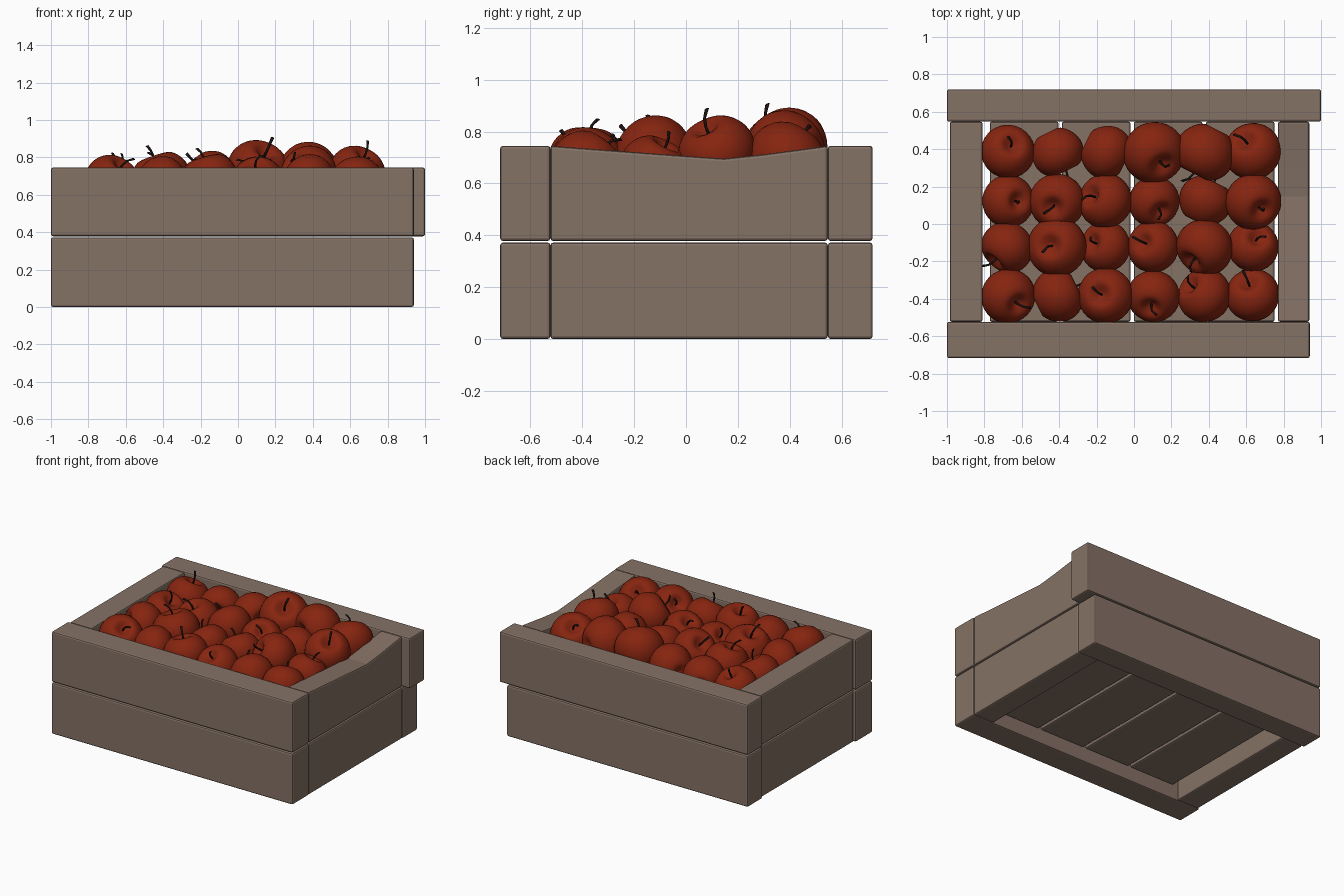
import bpy, bmesh, math
from mathutils import Vector, Matrix

if "Cube" in bpy.data.objects:
    bpy.data.objects.remove(bpy.data.objects["Cube"])


def material(name, rgb):
    m = bpy.data.materials.new(name)
    m.diffuse_color = (*rgb, 1)
    m.use_nodes = True
    m.node_tree.nodes["Principled BSDF"].inputs["Base Color"].default_value = m.diffuse_color
    return m


WOOD = material("weathered_wood", (0.235, 0.168, 0.132))
RED = material("apple_red", (0.24, 0.018, 0.005))
DARK = material("stem_dark", (0.012, 0.006, 0.005))


def add_object(name, bm, mat, smooth=False):
    bmesh.ops.recalc_face_normals(bm, faces=bm.faces)
    for f in bm.faces:
        f.smooth = smooth
    me = bpy.data.meshes.new(name)
    bm.to_mesh(me)
    bm.free()
    me.materials.append(mat)
    ob = bpy.data.objects.new(name, me)
    bpy.context.collection.objects.link(ob)
    return ob


def plank(name, x0, x1, outline):
    """Extrude a y-z outline along x and round its edges."""
    bm = bmesh.new()
    face = bm.faces.new([bm.verts.new((x0, y, z)) for y, z in outline])
    new = bmesh.ops.extrude_face_region(bm, geom=[face])["geom"]
    bmesh.ops.translate(bm, vec=(x1 - x0, 0, 0),
                        verts=[v for v in new if isinstance(v, bmesh.types.BMVert)])
    ob = add_object(name, bm, WOOD)
    bev = ob.modifiers.new("rounded_edges", "BEVEL")
    bev.width, bev.segments = 0.011, 2
    bev.limit_method, bev.angle_limit = "ANGLE", math.radians(40)


def box(y0, y1, z0, z1):
    return [(y0, z0), (y1, z0), (y1, z1), (y0, z1)]


# Crate walls, two planks high
for level, z0, z1, back_end in (("lower", 0.0, 0.372, 0.94), ("upper", 0.378, 0.745, 1.0)):
    plank(f"front_plank_{level}", -1.0, 0.94, box(-0.717, -0.523, z0, z1))
    plank(f"back_plank_{level}", -1.0, back_end, box(0.547, 0.72, z0, z1))
    plank(f"left_plank_{level}", -0.985, -0.81, box(-0.523, 0.547, z0, z1))
    side = box(-0.523, 0.547, z0, z1)
    if level == "upper":  # worn dip in the top edge
        side[3:3] = [(0.30, 0.712), (0.147, 0.696), (0.0, 0.706)]
    plank(f"right_plank_{level}", 0.77, 0.937, side)

# Floor slats
for i in range(4):
    cx = -0.587 + 0.385 * i
    plank(f"floor_slat_{i + 1}", cx - 0.184, cx + 0.184, box(-0.523, 0.547, 0.1, 0.18))


def apple_mesh():
    """Unit apple: sphere with tapered base and dimpled poles."""
    bm = bmesh.new()
    bmesh.ops.create_uvsphere(bm, u_segments=28, v_segments=20, radius=1)
    for v in bm.verts:
        rho, z = math.hypot(v.co.x, v.co.y), v.co.z
        taper = 1 + 0.06 * z - 0.06 * z * z
        dent = (0.42 if z > 0 else 0.22) * math.exp(-(rho / 0.32) ** 2)
        v.co.x *= taper
        v.co.y *= taper
        v.co.z = 0.96 * z - math.copysign(dent, z) * (abs(z) > 0.3)
    return bm


def stem_mesh():
    """Bent tapering tube in unit-apple space."""
    bm = bmesh.new()
    rings = []
    for x, z, r in ((0, 0.5, 0.04), (0.02, 0.8, 0.04), (0.09, 1.02, 0.042), (0.26, 1.2, 0.055)):
        rings.append([bm.verts.new((x + r * math.cos(a), r * math.sin(a), z - 0.5 * x * math.cos(a) * r))
                      for a in (k * math.tau / 8 for k in range(8))])
    for a, b in zip(rings, rings[1:]):
        for k in range(8):
            bm.faces.new((a[k], a[(k + 1) % 8], b[(k + 1) % 8], b[k]))
    bm.faces.new(rings[0])
    bm.faces.new(rings[-1])
    return bm


# Apples, back row first: radius, top height, stem offset x and y
COLUMNS = (-0.675, -0.41, -0.15, 0.105, 0.38, 0.635)
ROWS = (0.385, 0.122, -0.122, -0.383)
APPLES = (
    ((.145, .80, .03, .05), (.140, .80, .1, -.2), (.145, .82, .2, -.1),
     (.168, .888, .06, -.09), (.163, .875, -.1, -.2), (.155, .835, -.05, .08)),
    ((.142, .79, .07, .0), (.150, .81, -.03, -.04), (.148, .83, -.1, .04),
     (.138, .80, .05, -.07), (.143, .81, .1, .2), (.152, .86, .06, -.06)),
    ((.142, .80, -.09, -.1), (.160, .835, -.05, .01), (.138, .785, -.09, .03),
     (.140, .80, -.07, .03), (.155, .855, -.09, -.1), (.138, .785, .03, .06)),
    ((.148, .81, .07, -.06), (.145, .80, .2, .1), (.150, .825, -.04, .01),
     (.142, .80, -.02, -.08), (.147, .81, -.1, .07), (.145, .80, -.03, .09)),
)
for j, row in enumerate(APPLES):
    for i, (r, top, ox, oy) in enumerate(row):
        up = Vector((ox, oy, math.sqrt(max(0, r * r - ox * ox - oy * oy))))
        tilt = up.to_track_quat("Z", "Y").to_matrix().to_4x4()
        spin = Matrix.Rotation(2.4 * (i + 6 * j), 4, "Z")
        place = Matrix.Translation((COLUMNS[i], ROWS[j], top - 0.95 * r))
        for part, make, mat in (("apple", apple_mesh, RED), ("stem", stem_mesh, DARK)):
            bm = make()
            bm.transform(place @ tilt @ spin @ Matrix.Scale(r, 4))
            add_object(f"{part}_{j + 1}_{i + 1}", bm, mat, smooth=True)
